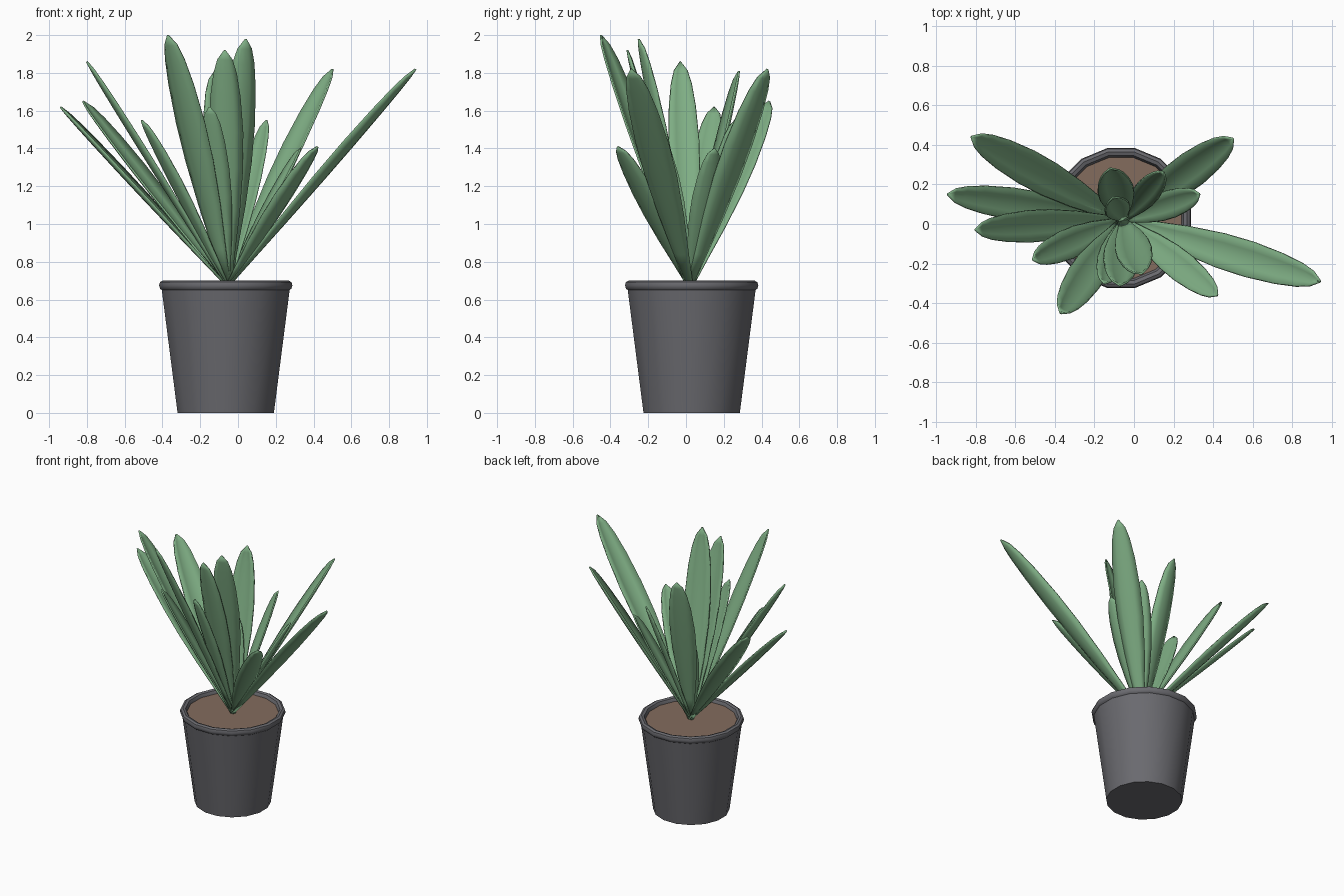
import bpy, bmesh, math
from mathutils import Vector

cube = bpy.data.objects.get("Cube")
if cube:
    bpy.data.objects.remove(cube)


def material(name, rgb):
    m = bpy.data.materials.new(name)
    m.use_nodes = True
    m.diffuse_color = (*rgb, 1)
    m.node_tree.nodes["Principled BSDF"].inputs["Base Color"].default_value = (*rgb, 1)
    return m


GREEN = material("leaf green", (0.21, 0.42, 0.23))
GREY = material("pot grey", (0.145, 0.145, 0.16))
BROWN = material("soil brown", (0.23, 0.15, 0.11))
CENTRE = Vector((-0.065, 0.03, 0))
SIDES = 16


def finish(bm, name, mat, angle):
    bmesh.ops.recalc_face_normals(bm, faces=bm.faces)
    me = bpy.data.meshes.new(name)
    bm.to_mesh(me)
    bm.free()
    me.materials.append(mat)
    ob = bpy.data.objects.new(name, me)
    bpy.context.collection.objects.link(ob)
    bpy.ops.object.select_all(action="DESELECT")
    ob.select_set(True)
    bpy.context.view_layer.objects.active = ob
    bpy.ops.object.shade_smooth_by_angle(angle=math.radians(angle))
    return ob


def lathe(name, profile, mat):
    """Turn (radius, height) points into a capped 16-sided body."""
    bm = bmesh.new()
    rings = []
    for r, z in profile:
        turn = [(i + 0.5) * math.tau / SIDES for i in range(SIDES)]
        rings.append([bm.verts.new(CENTRE + Vector((r * math.cos(a), r * math.sin(a), z)))
                      for a in turn])
    for lo, hi in zip(rings, rings[1:]):
        for i in range(SIDES):
            j = (i + 1) % SIDES
            bm.faces.new((lo[i], lo[j], hi[j], hi[i]))
    bm.faces.new(rings[0][::-1])
    bm.faces.new(rings[-1])
    return finish(bm, name, mat, 40)


# Tapered pot with a rounded rim and a recessed inside
lathe("pot", [(0.26, 0), (0.345, 0.65), (0.354, 0.657), (0.36, 0.675), (0.355, 0.692),
              (0.34, 0.7), (0.322, 0.694), (0.312, 0.675), (0.31, 0.64)], GREY)
lathe("soil", [(0.306, 0.63), (0.312, 0.672)], BROWN)

# Leaf outline: distance along the leaf, share of full width
OUTLINE = [(0, .2), (.15, .45), (.32, .76), (.5, .97), (.65, 1), (.8, .87),
           (.9, .67), (.96, .43), (1, .03)]
ACROSS = (-1, -0.5, 0, 0.5, 1)
ROOT = Vector((-0.055, 0.02, 0.67))


def leaf(name, tip, width):
    """A cupped blade from the root to the tip, hollow towards the plant's middle."""
    axis = Vector(tip) - ROOT
    side = axis.cross(Vector((0, 0, 1))).normalized()
    inward = side.cross(axis).normalized()
    bm = bmesh.new()
    rows = []
    for t, w in OUTLINE:
        half = width / 2 * w
        rows.append([bm.verts.new(ROOT + axis * t + side * s * half
                                  + inward * (s * s - 0.4) * half * 0.32) for s in ACROSS])
    for a, b in zip(rows, rows[1:]):
        for k in range(len(ACROSS) - 1):
            bm.faces.new((a[k], a[k + 1], b[k + 1], b[k]))
    ob = finish(bm, name, GREEN, 60)
    thick = ob.modifiers.new("thickness", "SOLIDIFY")
    thick.thickness = 0.01
    thick.offset = 0


# Leaf tips and widths, clockwise from the back right
LEAVES = [
    ((-0.82, 0.44, 1.65), .18), ((-0.94, 0.15, 1.62), .16), ((-0.80, -0.03, 1.86), .16),
    ((-0.51, -0.18, 1.55), .15), ((-0.37, -0.45, 2.00), .18), ((-0.15, -0.30, 1.62), .14),
    ((-0.07, -0.31, 1.92), .18), ((0.04, -0.25, 1.98), .18), ((0.42, -0.36, 1.41), .15),
    ((0.94, -0.29, 1.82), .18), ((0.33, 0.15, 1.40), .14), ((0.50, 0.43, 1.82), .18),
    ((0.15, 0.26, 1.55), .13), ((-0.12, 0.28, 1.81), .18), ((-0.11, 0.13, 1.35), .13)]
for n, (tip, width) in enumerate(LEAVES, 1):
    leaf(f"leaf_{n}", tip, width)
